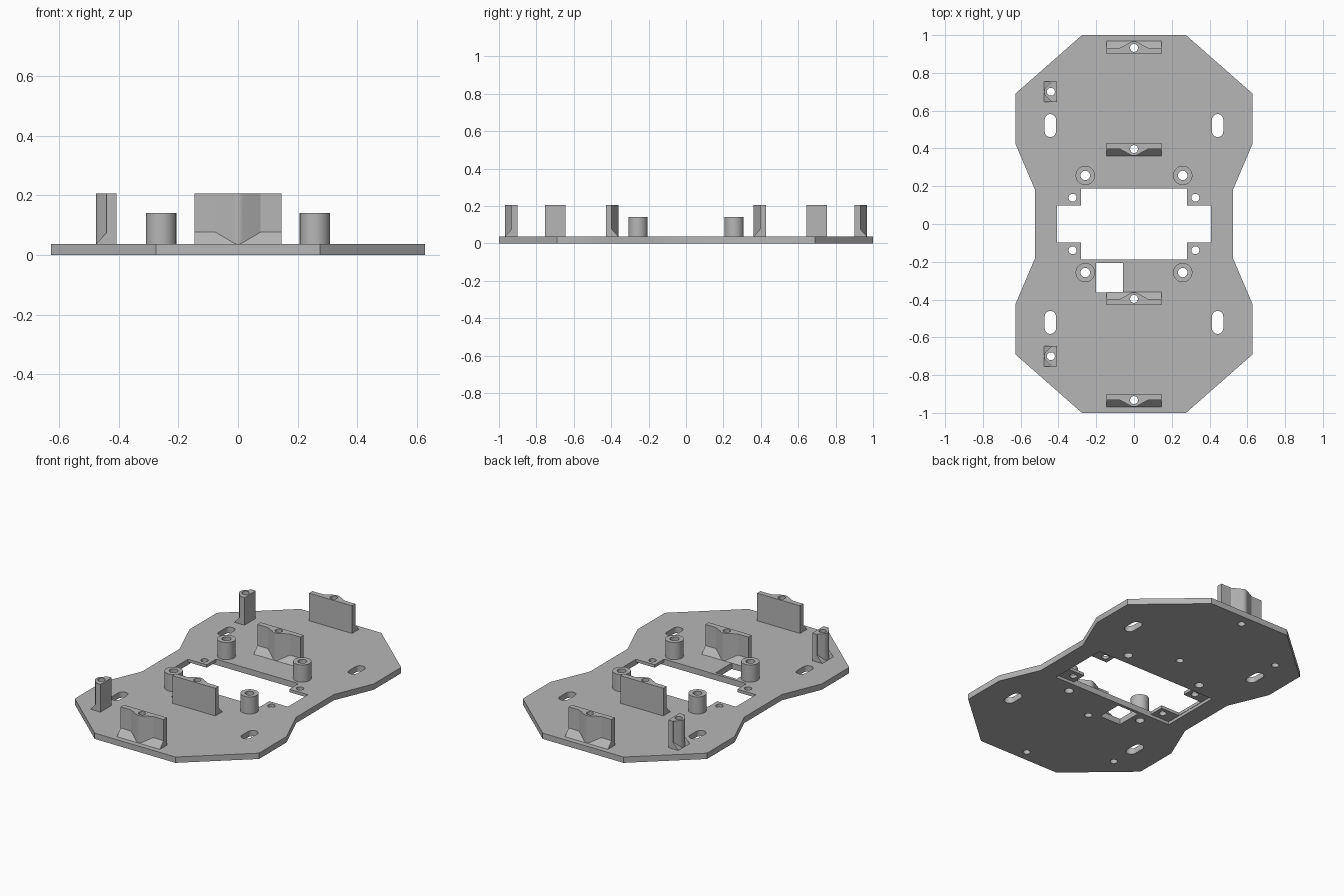
import bpy, bmesh
from math import pi, cos, sin, acos
from mathutils import Matrix, Vector

cube = bpy.data.objects.get("Cube")
if cube:
    bpy.data.objects.remove(cube, do_unlink=True)

grey = bpy.data.materials.new("light grey plastic")
grey.use_nodes = True
GREY = (0.47, 0.47, 0.47, 1)
grey.diffuse_color = GREY
grey.node_tree.nodes["Principled BSDF"].inputs["Base Color"].default_value = GREY

T = 0.036        # plate thickness
TOP = 0.206      # top of the brackets
HOLE = 0.021     # screw hole radius
BOSS = 0.0355    # radius of the rounded boss on a bracket


def add_prism(bm, pts, z0, z1, matrix=None):
    """Extrude a flat outline from z0 to z1."""
    low = [bm.verts.new((x, y, z0)) for x, y in pts]
    face = bm.faces.new(low)
    ext = bmesh.ops.extrude_face_region(bm, geom=[face])
    new = [v for v in ext["geom"] if isinstance(v, bmesh.types.BMVert)]
    bmesh.ops.translate(bm, vec=(0, 0, z1 - z0), verts=new)
    if matrix:
        bmesh.ops.transform(bm, matrix=matrix, verts=low + new)


def make(name, prisms):
    bm = bmesh.new()
    for p in prisms:
        add_prism(bm, *p)
    bmesh.ops.recalc_face_normals(bm, faces=bm.faces)
    mesh = bpy.data.meshes.new(name)
    bm.to_mesh(mesh)
    bm.free()
    mesh.materials.append(grey)
    obj = bpy.data.objects.new(name, mesh)
    bpy.context.collection.objects.link(obj)
    return obj


def activate(obj):
    bpy.ops.object.select_all(action="DESELECT")
    obj.select_set(True)
    bpy.context.view_layer.objects.active = obj


def boolean(obj, prisms, operation="DIFFERENCE"):
    tool = make("tool", prisms)
    mod = obj.modifiers.new("cut", "BOOLEAN")
    mod.operation, mod.object, mod.solver = operation, tool, "EXACT"
    activate(obj)
    bpy.ops.object.modifier_apply(modifier=mod.name)
    bpy.data.objects.remove(tool, do_unlink=True)


def smooth(obj):
    activate(obj)
    bpy.ops.object.shade_smooth_by_angle(angle=pi / 7)


def circle(x, y, r, n=32):
    return [(x + r * cos(2 * pi * i / n), y + r * sin(2 * pi * i / n)) for i in range(n)]


def rect(x0, x1, y0, y1):
    return [(x0, y0), (x1, y0), (x1, y1), (x0, y1)]


def slot(x, y, r, half):
    arc = [pi * i / 12 for i in range(13)]
    up = [(x + r * cos(a), y + half - r + r * sin(a)) for a in arc]
    return up + [(2 * x - px, 2 * y - py) for px, py in up]


def four_way(quarter):
    """Mirror a quarter outline (listed from +y towards +x) into a closed loop."""
    right = quarter + [(x, -y) for x, y in reversed(quarter)]
    return right + [(-x, -y) for x, y in right]


def through(outline):
    return (outline, -0.1, 0.4)


SIGNS = [(sx, sy) for sx in (-1, 1) for sy in (-1, 1)]
standoffs = [(sx * 0.258, sy * 0.257) for sx, sy in SIGNS]
# position, rotation, half length, half width of the boss foot
brackets = [
    ("back_outer_bracket", 0, 0.932, 0, 0.146, 0.075),
    ("back_inner_bracket", 0, 0.397, pi, 0.146, 0.075),
    ("front_inner_bracket", 0, -0.397, 0, 0.146, 0.075),
    ("front_outer_bracket", 0, -0.932, pi, 0.146, 0.075),
    ("back_side_post", -0.44, 0.70, pi / 2, 0.055, 0.05),
    ("front_side_post", -0.44, -0.70, pi / 2, 0.055, 0.05),
]

# Base plate with a stepped opening, thin corner tabs, slots and screw holes
plate = make("base_plate", [(four_way(
    [(0.275, 1), (0.627, 0.691), (0.627, 0.423), (0.525, 0.183)]), 0, T)])
boolean(plate, [(rect(-0.41, 0.41, -0.188, 0.188), -0.1, T / 2)])
opening = four_way([(0.281, 0.188), (0.281, 0.097), (0.408, 0.097)])
cuts = [through(opening), through(rect(-0.201, -0.058, -0.362, -0.206))]
for sx, sy in SIGNS:
    cuts.append(through(slot(sx * 0.443, sy * 0.521, 0.03, 0.061)))
    cuts.append(through(circle(sx * 0.325, sy * 0.139, HOLE)))
cuts += [through(circle(x, y, 0.025)) for x, y in standoffs]
cuts += [through(circle(b[1], b[2], HOLE)) for b in brackets]
boolean(plate, cuts)
smooth(plate)

# Round standoffs
for (x, y), (sx, sy) in zip(standoffs, SIGNS):
    name = ("back" if sy > 0 else "front") + ("_left" if sx > 0 else "_right")
    tube = make(name + "_standoff", [(circle(x, y, 0.051, 40), T, 0.141)])
    boolean(tube, [through(circle(x, y, 0.025))])
    smooth(tube)

# Upright brackets: wall with a rounded boss, sloped foot and screw hole
for name, x, y, turn, half, foot in brackets:
    start = acos(BOSS / foot)
    arc = [start + (pi - 2 * start) * i / 10 for i in range(11)]
    wall = [(-half, -0.032), (half, -0.032), (half, 0), (foot, 0)]
    wall += [(BOSS * cos(a), BOSS * sin(a)) for a in arc]
    wall += [(-foot, 0), (-half, 0)]
    obj = make(name, [(wall, T, TOP)])
    wedge = [(-0.01, T), (0.036, T), (0, T + 0.04), (-0.01, T + 0.04)]
    # local x, y, z of the wedge outline become y, z, x
    turn_axes = Matrix(((0, 0, 1, 0), (1, 0, 0, 0), (0, 1, 0, 0), (0, 0, 0, 1)))
    boolean(obj, [(wedge, -half, half, turn_axes)], "UNION")
    boolean(obj, [through(circle(0, 0, HOLE))])
    obj.data.transform(Matrix.Translation(Vector((x, y, 0))) @ Matrix.Rotation(turn, 4, "Z"))
    smooth(obj)
